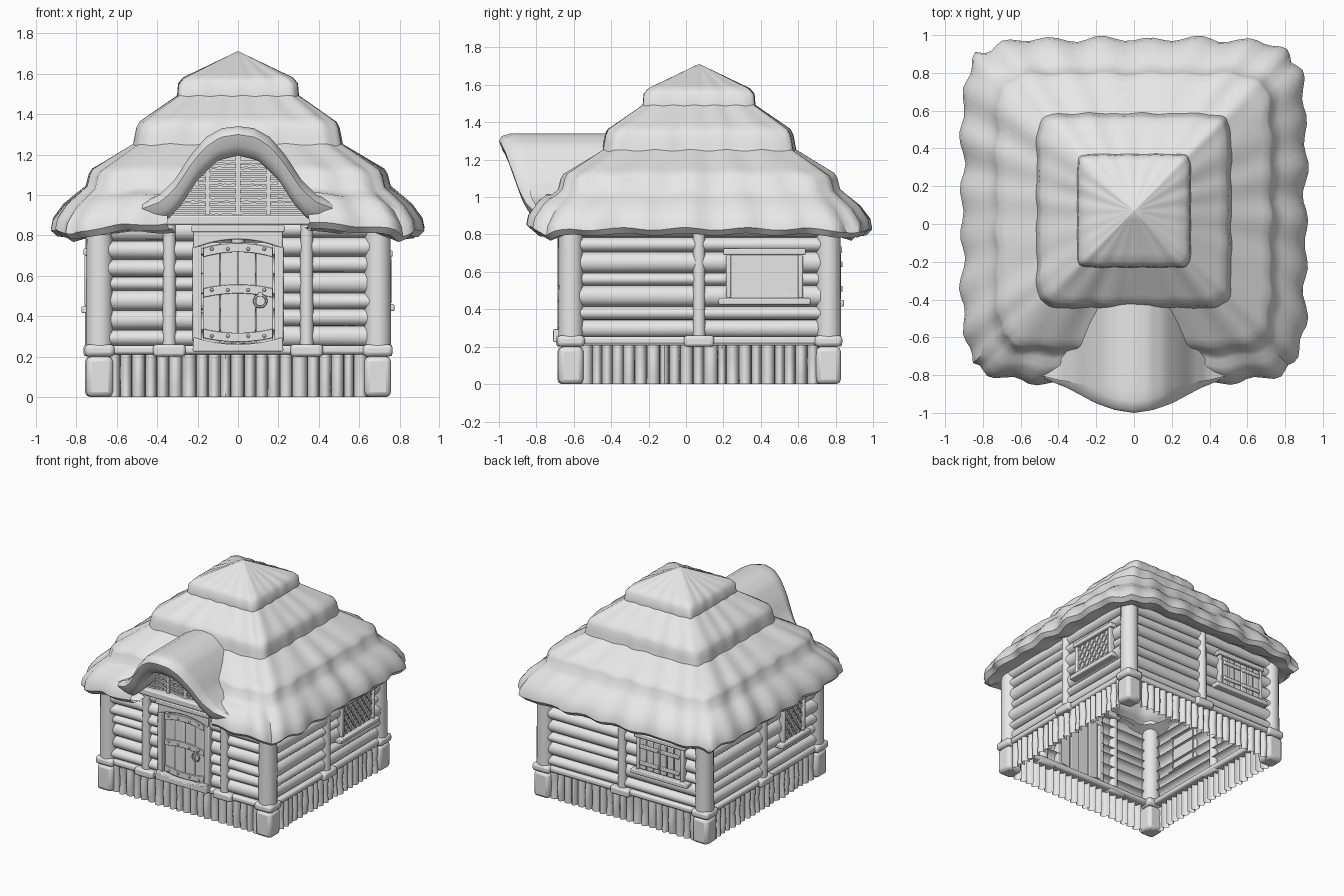
import bpy, bmesh, math, random
from mathutils import Matrix, Vector

random.seed(4)
if "Cube" in bpy.data.objects:
    bpy.data.objects.remove(bpy.data.objects["Cube"])

grey = bpy.data.materials.new("plain grey")
grey.use_nodes = True
grey.diffuse_color = (0.8, 0.8, 0.8, 1)
grey.node_tree.nodes["Principled BSDF"].inputs["Base Color"].default_value = (0.8, 0.8, 0.8, 1)

CY = 0.07       # centre of the house in y
WALL = 0.685    # distance of every wall from the centre
FRONT, RIGHT, BACK, LEFT = range(4)


def lerp(table, x):
    """Piecewise linear lookup in a short list of (x, value) points."""
    for (x0, a), (x1, b) in zip(table, table[1:]):
        if x <= x1:
            return a + (b - a) * (x - x0) / (x1 - x0)
    return table[-1][1]


class Part:
    """Collects shapes in a wall frame: u along the wall, out away from it, z up."""

    def __init__(self):
        self.bm = bmesh.new()

    def box(self, u, out, z, su, so, sz, tilt=0):
        m = Matrix.Translation((u, -out, z)) @ Matrix.Rotation(-tilt, 4, 'Y')
        bmesh.ops.create_cube(self.bm, size=1, matrix=m @ Matrix.Diagonal((su, so, sz, 1)))

    def bar(self, a, b, out, width, depth):
        d = Vector(b) - Vector(a)
        self.box((a[0] + b[0]) / 2, out, (a[1] + b[1]) / 2, d.length, depth, width,
                 math.atan2(d.y, d.x))

    def post(self, u, out, z0, z1, r, sides=14):
        bmesh.ops.create_cone(self.bm, cap_ends=True, segments=sides, radius1=r, radius2=r * 0.95,
                              depth=z1 - z0, matrix=Matrix.Translation((u, -out, (z0 + z1) / 2)))

    def slab(self, outline, out0, out1):
        """Extrude a (u, z) outline between two depths."""
        f = self.bm.faces.new([self.bm.verts.new((u, -out1, z)) for u, z in outline])
        new = bmesh.ops.extrude_face_region(self.bm, geom=[f])["geom"]
        bmesh.ops.translate(self.bm, vec=(0, out1 - out0, 0),
                            verts=[v for v in new if isinstance(v, bmesh.types.BMVert)])

    def grid(self, rows, close=False):
        vs = [[self.bm.verts.new(p) for p in row] for row in rows]
        for a, b in zip(vs, vs[1:]):
            n = len(a)
            for i in range(n if close else n - 1):
                j = (i + 1) % n
                self.bm.faces.new((a[i], a[j], b[j], b[i]))

    def done(self, name, side=FRONT, bevel=0.0, flip=True):
        if flip:
            bmesh.ops.recalc_face_normals(self.bm, faces=self.bm.faces[:])
        me = bpy.data.meshes.new(name)
        self.bm.to_mesh(me)
        self.bm.free()
        me.materials.append(grey)
        ob = bpy.data.objects.new(name, me)
        bpy.context.collection.objects.link(ob)
        ob.matrix_world = Matrix.Translation((0, CY, 0)) @ Matrix.Rotation(side * math.pi / 2, 4, 'Z')
        if bevel:
            mod = ob.modifiers.new("soft edges", 'BEVEL')
            mod.width, mod.segments, mod.limit_method = bevel, 2, 'ANGLE'
        bpy.ops.object.select_all(action='DESELECT')
        ob.select_set(True)
        bpy.context.view_layer.objects.active = ob
        bpy.ops.object.shade_smooth_by_angle(angle=math.radians(42))
        return ob


def log_sheet(name, side, u0, u1, z0, z1, count, depth, upright=False):
    """A row of half-round logs, lying or upright."""
    p, rows = Part(), []
    lo, hi, c0, c1 = (u0, u1, z0, z1) if upright else (z0, z1, u0, u1)
    edges = [lo + (hi - lo) * (i + (random.uniform(-.15, .15) if 0 < i < count else 0)) / count
             for i in range(count + 1)]
    for a, b in zip(edges, edges[1:]):
        shift, lean = random.uniform(-.006, .006), random.uniform(-.006, .006)
        for j in range(9):
            t = math.pi * j / 8
            s = (a + b) / 2 - math.cos(t) * (b - a) / 2
            row = []
            for k in range(5):
                c = c0 + (c1 - c0) * k / 4
                o = WALL + (depth + shift + lean * math.cos(k * 1.7)) * math.sin(t)
                row.append((s, -o, c) if upright else (c, -o, s))
            rows.append(row)
    p.grid(rows)
    p.done(name, side, flip=False)


# Walls, foundation, sills and posts on all four sides
for side, label in enumerate(("front", "right", "back", "left")):
    log_sheet(label + "_foundation", side, -.64, .64, 0, .21, 21, .045, True)
    for a, b in ([(-.65, -.2), (.2, .65)] if side == FRONT else [(-.65, .65)]):
        log_sheet(label + "_log_wall", side, a, b, .25, .87, 7, .048)
    p = Part()
    p.box(0, WALL + .015, .233, 1.3, .08, .045)
    p.done(label + "_sill", side, .015)

    p = Part()
    p.box(.692, WALL, .1, .132, .132, .2)
    p.done(label + "_corner_block", side, .025)
    p = Part()
    p.box(.692, WALL, .23, .148, .148, .06)
    p.done(label + "_corner_collar", side, .02)
    p = Part()
    p.post(.692, WALL, .25, .93, .068)
    p.done(label + "_corner_post", side)

    for u in ((-.34, .34) if side == FRONT else (0,)):
        p = Part()
        p.post(u, WALL + .032, .25, .87, .034)
        p.done(label + "_wall_post", side)
        p = Part()
        p.box(u, WALL + .03, .23, .16, .1, .06)
        p.done(label + "_post_collar", side, .015)


# Windows
def window_frame(name, side, u0, u1, z0, z1):
    p, m, o = Part(), (u0 + u1) / 2, WALL + .05
    p.box(m, o, z1 + .018, u1 - u0 + .08, .06, .035)
    p.box(m, o + .005, z0 - .018, u1 - u0 + .13, .07, .035)
    for u in (u0 - .012, u1 + .012):
        p.box(u, o, (z0 + z1) / 2, .026, .05, z1 - z0)
    p.done(name + "_frame", side, .007)
    p = Part()
    p.box(m, WALL + .035, (z0 + z1) / 2, u1 - u0, .035, z1 - z0)
    p.done(name + "_pane", side)


def lattice(name, side, u0, u1, z0, z1, step, slope=1.35):
    p = Part()
    w, h = u1 - u0, z1 - z0
    for mirror in (1, -1):
        s = -h / slope + step / 2
        while s < w:
            a, b = max(s, 0), min(s + h / slope, w)
            ends = [(u0 + x if mirror > 0 else u1 - x, z0 + (x - s) * slope) for x in (a, b)]
            p.bar(*ends, WALL + .056, .008, .008)
            s += step
    p.done(name, side)


window_frame("right_window", RIGHT, .17, .53, .46, .69)
lattice("right_window_lattice", RIGHT, .17, .53, .46, .69, .056)
window_frame("left_window", LEFT, .23, .45, .45, .7)
lattice("left_window_lattice", LEFT, .23, .45, .45, .7, .056)
window_frame("back_window", BACK, .17, .53, .45, .7)
p = Part()
for i in range(6):
    p.box(.2 + i * .06, WALL + .06, .575, .053, .02, .235)
for u in (.26, .44):
    for z in (.51, .64):
        p.box(u, WALL + .075, z, .165, .015, .03)
p.done("back_shutters", BACK, .005)

# Door
p = Part()
for i in range(4):
    u = -.132 + i * .088
    p.box(u, WALL + .03 + .004 * (i % 2), .515, .085, .03, .5)
p.done("door_planks", bevel=.006)
arc = [-.22 + .44 * i / 12 for i in range(13)]
p = Part()
p.slab([(u, .735 + .045 * (1 - (u / .22) ** 2)) for u in arc] + [(.22, .82), (-.22, .82)],
       WALL + .01, WALL + .07)
p.box(0, WALL + .045, .833, .46, .08, .035)
for u in (-.202, .202):
    p.box(u, WALL + .035, .51, .045, .065, .47)
p.done("door_frame", bevel=.006)
p = Part()
p.slab([(u, .26 + .035 * (u / .22) ** 2) for u in arc] + [(.225, .225), (-.225, .225)],
       WALL, WALL + .095)
p.done("door_step", bevel=.006)
bands, rivets = Part(), Part()
for z, bend in ((.315, -.02), (.515, .02), (.715, .025)):
    top = [(u * .78, z + .022 + bend * (1 - (u / .22) ** 2)) for u in arc]
    bands.slab(top + [(u, y - .045) for u, y in reversed(top)], WALL + .04, WALL + .058)
    for u in (-.13, -.05, .05, .13):
        bmesh.ops.create_uvsphere(rivets.bm, u_segments=8, v_segments=6, radius=.009,
                                  matrix=Matrix.Translation((u, -WALL - .06, z + bend * .7)))
bands.done("door_bands", bevel=.003)
rivets.done("door_rivets")
p = Part()
turn = lambda i, n: 2 * math.pi * i / n
p.grid([[((.03 + .006 * math.cos(turn(j, 6))) * math.cos(turn(i, 18)) + .11,
          -WALL - .068 + .006 * math.sin(turn(j, 6)),
          (.03 + .006 * math.cos(turn(j, 6))) * math.sin(turn(i, 18)) + .475)
         for j in range(6)] for i in range(19)], close=True)
p.box(.11, WALL + .055, .508, .022, .035, .025)
p.done("door_ring")

# Gable with woven twigs
INNER = [(0, 1.195), (.1, 1.17), (.2, 1.075), (.28, .95), (.35, .875), (.52, .85)]
OUTER = [(0, 1.34), (.08, 1.33), (.16, 1.285), (.24, 1.19), (.31, 1.08), (.39, 1.0), (.52, .94)]
p = Part()
p.box(0, WALL + .035, .875, .76, .09, .05)
p.done("gable_beam", bevel=.01)
p = Part()
xs = [-.33 + .66 * i / 20 for i in range(21)]
p.slab([(u, lerp(INNER, abs(u)) + .03) for u in xs] + [(.33, .86), (-.33, .86)], WALL, WALL + .02)
p.done("gable_back")
p = Part()
for i in range(13):
    z = .912 + i * .021
    half = max(u for u in xs if lerp(INNER, abs(u)) + .03 > z)
    pts = [u for u in xs if abs(u) <= half + .001]
    for a, b in zip(pts, pts[1:]):
        wave = [WALL + .03 + .01 * math.cos(u * 21 + i * math.pi) for u in (a, b)]
        p.bar((a, z + random.uniform(-.002, .002)), (b, z), sum(wave) / 2, .014, .014)
for u in (-.15, 0, .15):
    p.box(u, WALL + .032, (.9 + lerp(INNER, abs(u))) / 2, .024, .025, lerp(INNER, abs(u)) - .88)
p.done("gable_weave")

# Thatched roof: square rings following a stepped profile
PROFILE = [(.004, 1.71), (.27, 1.58), (.295, 1.55), (.3, 1.49), (.485, 1.36), (.5, 1.33), (.515, 1.25),
           (.715, 1.125), (.73, 1.1), (.745, 1.04), (.85, .95), (.9, .88), (.91, .83), (.88, .8),
           (.8, .815), (.66, .88)]
fine = []
for (d0, z0), (d1, z1) in zip(PROFILE, PROFILE[1:]):
    n = max(1, round(math.hypot(d1 - d0, z1 - z0) / .05))
    fine += [(d0 + (d1 - d0) * i / n, z0 + (z1 - z0) * i / n) for i in range(n)]
fine.append(PROFILE[-1])
SEG, rows = 36, []
for d, z in fine:
    n = 18 - 11 * d / .91
    ring = []
    for k in range(4):
        for i in range(SEG):
            t = -1 + 2 * i / SEG
            s = d / (1 + abs(t) ** n) ** (1 / n)
            s *= 1 + .014 * (d / .91) ** 2 * math.cos(t * math.pi * 7 + k) \
                + .006 * math.sin(t * 13 + d * 9 + k * 2)
            dz = .008 * d * math.sin(t * 17 + k * 3) - .03 * t ** 6 * (d / .91) ** 4
            if k == FRONT and d > .8:
                dz += .035 * (1 - t * t)
            ring.append(Matrix.Rotation(k * math.pi / 2, 3, 'Z') @ Vector((t * s, -s, z + dz)))
    rows.append(ring)
p = Part()
p.grid(rows, close=True)
p.bm.faces.new([v for v in p.bm.verts[:4 * SEG]] if not p.bm.verts.ensure_lookup_table() else [])
bmesh.ops.recalc_face_normals(p.bm, faces=p.bm.faces[:])
doorway = [f for f in p.bm.faces for c in [f.calc_center_median()]
           if c.y < -.45 and abs(c.x) < .34 and c.z < lerp(INNER, abs(c.x)) + .06]
bmesh.ops.delete(p.bm, geom=doorway, context='FACES')
p.done("thatched_roof", flip=False)

# Arched thatch hood over the door
TIP = [(0, -1.0), (.1, -.985), (.2, -.95), (.35, -.87), (.52, -.8)]
cols = []
for i in range(41):
    x = -.52 + 1.04 * i / 40
    a = abs(x)
    zi, zo, tip = lerp(INNER, a), lerp(OUTER, a), lerp(TIP, a)
    back = CY - (1.75 - zo) / .82 + .14
    th = zo - zi
    col = [(tip + (back - tip) * j / 6, zo) for j in range(6, 0, -1)]
    col += [(tip + .06, zo), (tip + .015, zo - .1 * th), (tip, zo - .28 * th),
            (tip + .02, zo - .65 * th), (tip + .05, zi + .08 * th), (tip + .08, zi), (-.6, zi + .01)]
    cols.append([(x, y - CY, z) for y, z in col])
p = Part()
p.grid(cols)
p.done("door_hood")
